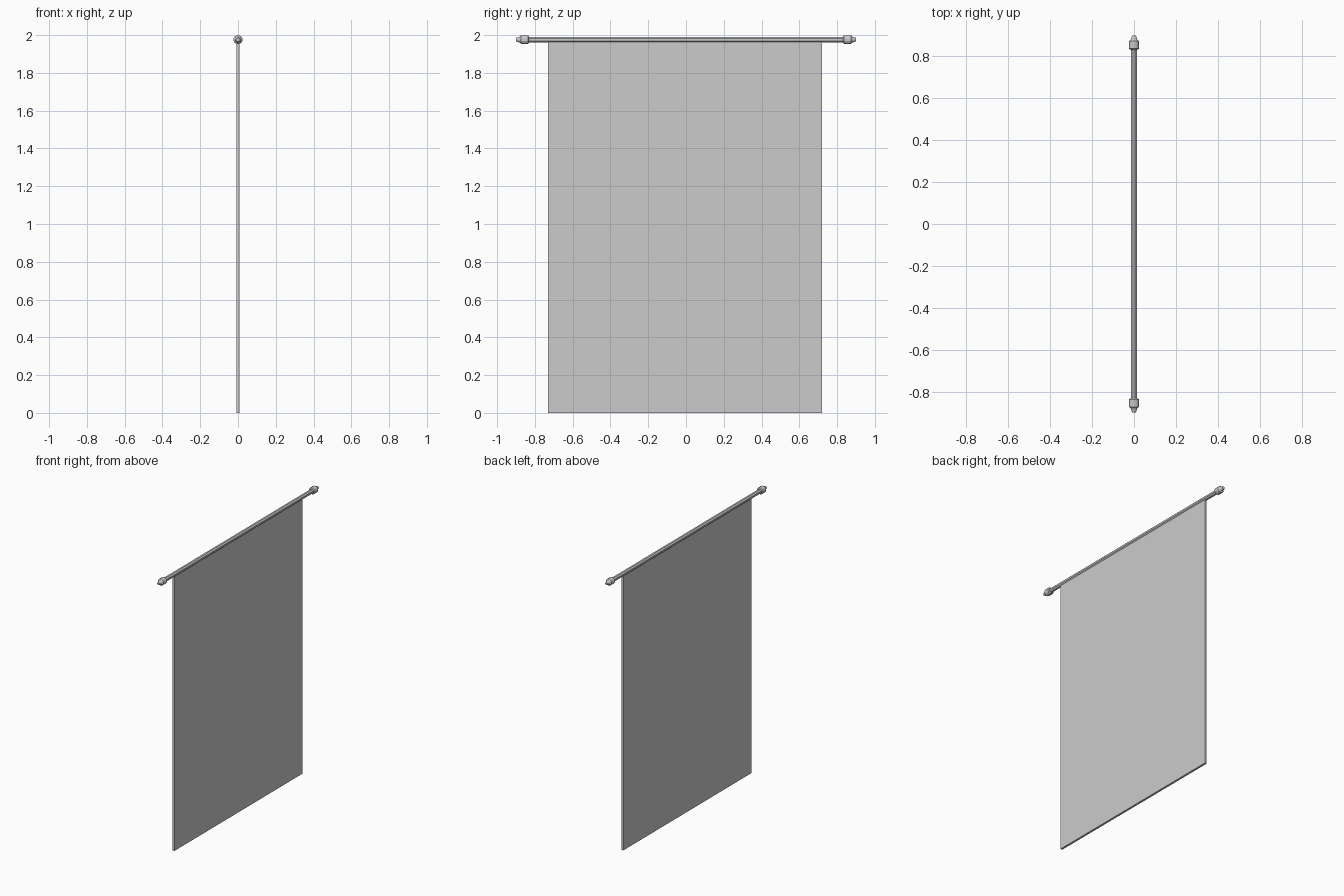
import bpy, bmesh
from math import cos, sin, pi

if "Cube" in bpy.data.objects:
    bpy.data.objects.remove(bpy.data.objects["Cube"])

ROD_Z = 1.976


def lathe_y(name, profile, sides):
    """Revolve (y, radius) points around the rod axis, with capped ends."""
    bm = bmesh.new()
    rings = []
    for y, r in profile:
        rings.append([bm.verts.new((r * cos(2 * pi * (i + .5) / sides), y,
                                    ROD_Z + r * sin(2 * pi * (i + .5) / sides)))
                      for i in range(sides)])
    for a, b in zip(rings, rings[1:]):
        for i in range(sides):
            j = (i + 1) % sides
            bm.faces.new((a[i], a[j], b[j], b[i]))
    bm.faces.new(rings[0])
    bm.faces.new(rings[-1])
    bmesh.ops.recalc_face_normals(bm, faces=bm.faces)
    me = bpy.data.meshes.new(name)
    bm.to_mesh(me)
    bm.free()
    ob = bpy.data.objects.new(name, me)
    bpy.context.collection.objects.link(ob)
    return ob


# hanging cloth panel
y0, y1 = -0.73, 0.72
bpy.ops.mesh.primitive_cube_add(size=1, location=(0, (y0 + y1) / 2, ROD_Z / 2))
cloth = bpy.context.object
cloth.name = "cloth_panel"
cloth.scale = (0.015, y1 - y0, ROD_Z)

# rod
lathe_y("rod", [(-0.84, 0.0155), (0.84, 0.0155)], 8)

# stepped end caps
cap = [(0.832, 0.018), (0.837, 0.024), (0.873, 0.024), (0.881, 0.016), (0.90, 0.010)]
for side, label in ((1, "back"), (-1, "front")):
    lathe_y("finial_" + label, [(side * y, r) for y, r in cap], 12)
